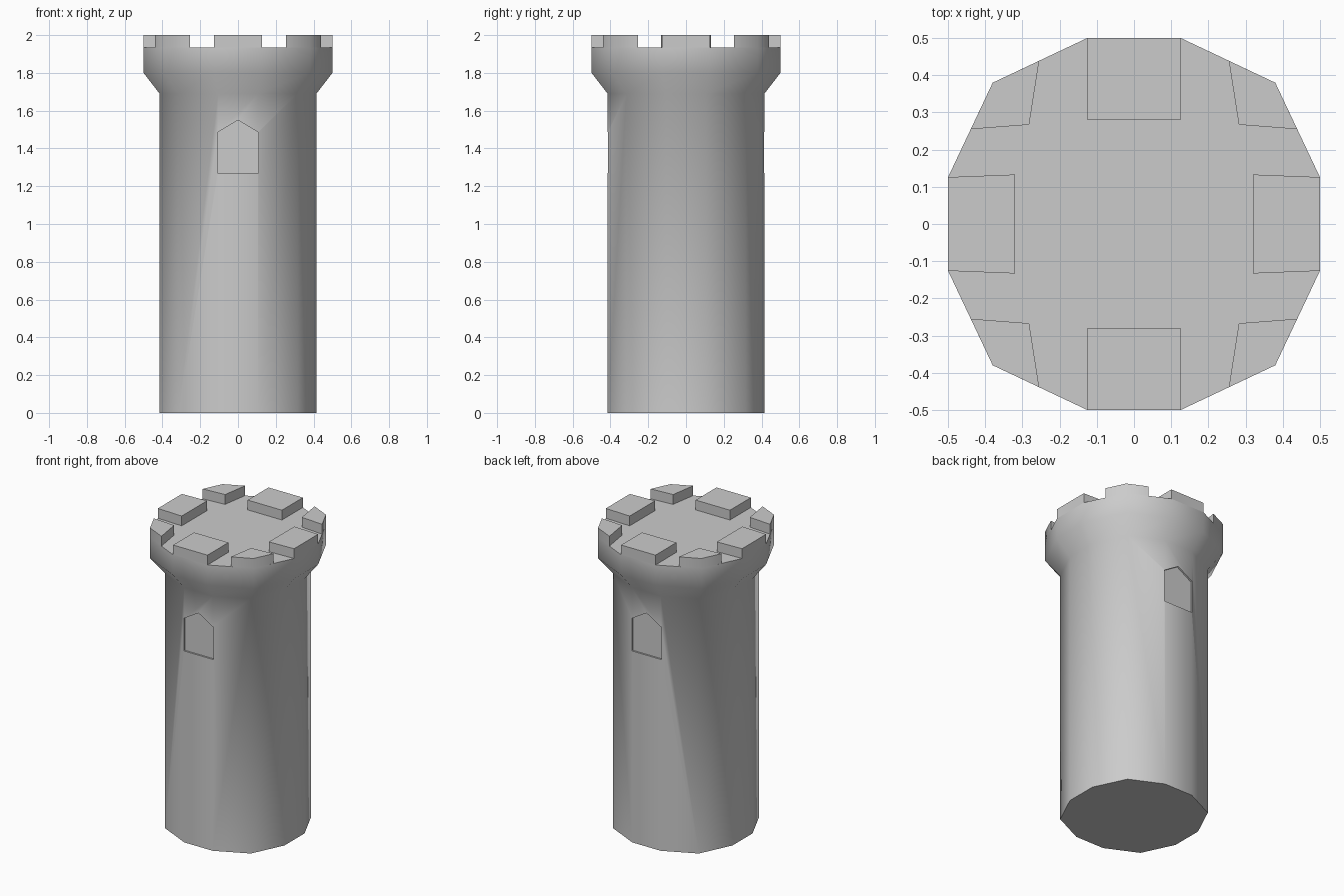
import bpy, bmesh, math

if "Cube" in bpy.data.objects:
    bpy.data.objects.remove(bpy.data.objects["Cube"])

FLOOR, TOP = 1.935, 2.0


def new_object(name, bm):
    bmesh.ops.recalc_face_normals(bm, faces=bm.faces)
    mesh = bpy.data.meshes.new(name)
    bm.to_mesh(mesh)
    bm.free()
    obj = bpy.data.objects.new(name, mesh)
    bpy.context.collection.objects.link(obj)
    return obj


def loft(name, rings):
    """Skin a stack of equal rings and cap both ends."""
    bm = bmesh.new()
    loops = [[bm.verts.new(p) for p in ring] for ring in rings]
    n = len(loops[0])
    for a, b in zip(loops, loops[1:]):
        for i in range(n):
            j = (i + 1) % n
            bm.faces.new((a[i], a[j], b[j], b[i]))
    bm.faces.new(loops[0][::-1])
    bm.faces.new(loops[-1])
    return new_object(name, bm)


def outline(side, corner, half, z):
    """Twelve-sided plan, counter-clockwise."""
    quarter = [(side, half), (corner, corner), (half, side)]
    pts = []
    for k in range(4):
        c, s = round(math.cos(k * math.pi / 2)), round(math.sin(k * math.pi / 2))
        pts += [(x * c - y * s, x * s + y * c, z) for x, y in quarter]
    return pts


def smooth(obj):
    bpy.ops.object.select_all(action='DESELECT')
    obj.select_set(True)
    bpy.context.view_layer.objects.active = obj
    bpy.ops.object.shade_smooth_by_angle(angle=math.radians(50))


def prism(name, plan):
    return loft(name, [[(x, y, z) for x, y in plan] for z in (FLOOR, TOP)])


# Tower body with flared collar
tower = loft("tower", [
    outline(0.415, 0.315, 0.105, 0),
    outline(0.415, 0.315, 0.105, 1.69),
    outline(0.5, 0.38, 0.126, 1.80),
    outline(0.5, 0.38, 0.126, FLOOR),
])

# Shallow pointed windows, front and back
shape = [(-0.108, 1.27), (0.108, 1.27), (0.108, 1.485), (0, 1.55), (-0.108, 1.485)]
for s in (-1, 1):
    cutter = loft("window_cutter", [[(x, s * y, z) for x, z in shape] for y in (0.404, 0.6)])
    mod = tower.modifiers.new("window", 'BOOLEAN')
    mod.object = cutter
    mod.solver = 'EXACT'
    bpy.context.view_layer.objects.active = tower
    bpy.ops.object.modifier_apply(modifier=mod.name)
    bpy.data.objects.remove(cutter)
smooth(tower)

# Battlements: front/back, left/right and four corners
front = [(-0.126, 0.5), (0.126, 0.5), (0.126, 0.281), (-0.126, 0.281)]
right = [(0.5, 0.126), (0.5, -0.126), (0.32, -0.133), (0.32, 0.133)]
corner = [(0.255, 0.439), (0.38, 0.38), (0.439, 0.255), (0.282, 0.267)]
for s in (-1, 1):
    smooth(prism("battlement_front_back", [(x, s * y) for x, y in front]))
    smooth(prism("battlement_side", [(s * x, y) for x, y in right]))
    for t in (-1, 1):
        smooth(prism("battlement_corner", [(s * x, t * y) for x, y in corner]))
